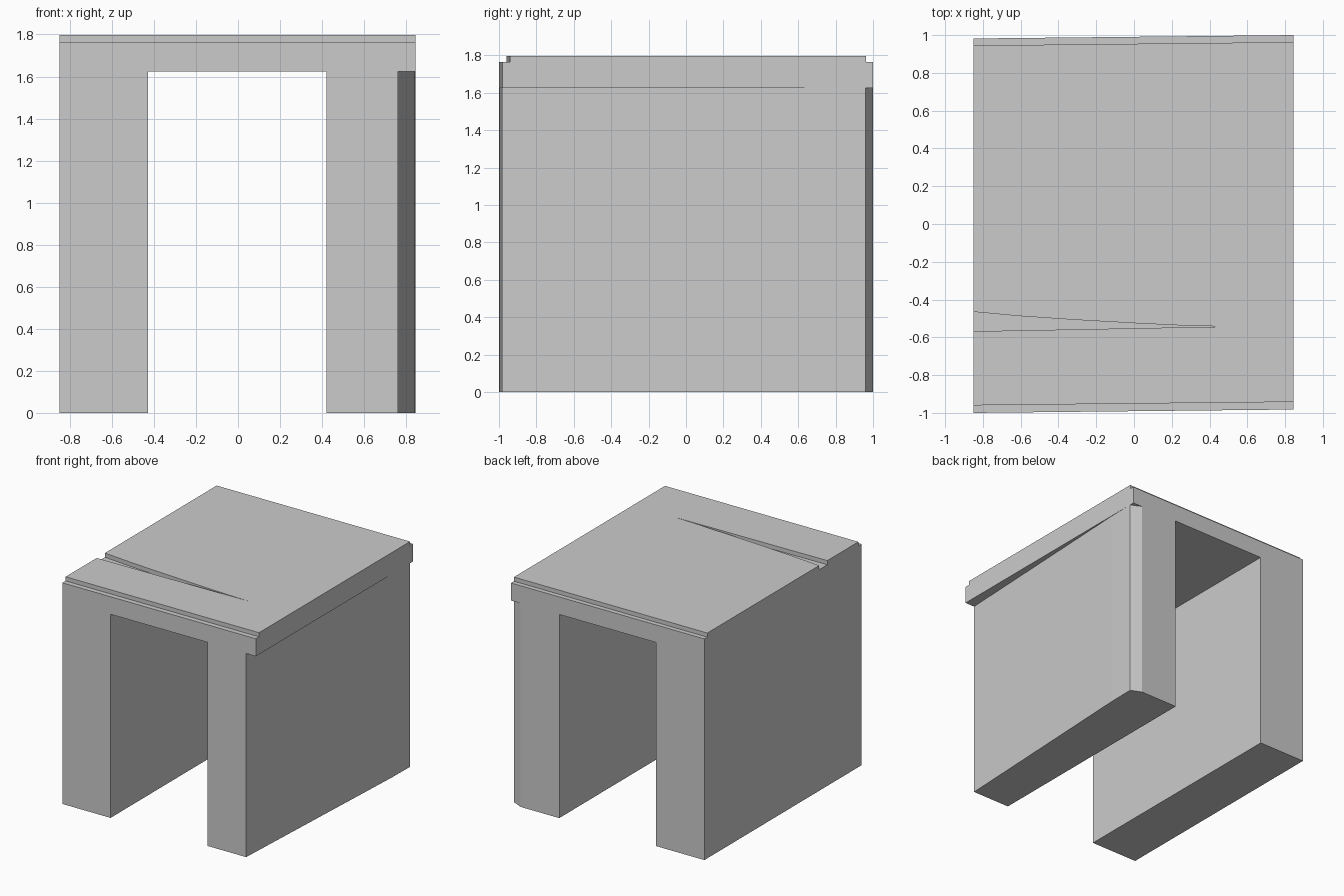
import bpy, bmesh

if "Cube" in bpy.data.objects:
    bpy.data.objects.remove(bpy.data.objects["Cube"])


def prism(name, outline, z0, z1):
    """Extrude a plan outline (counter-clockwise x, y points) from z0 to z1."""
    bm = bmesh.new()
    face = bm.faces.new([bm.verts.new((x, y, z0)) for x, y in outline])
    top = bmesh.ops.extrude_face_region(bm, geom=[face])["geom"]
    bmesh.ops.translate(bm, vec=(0, 0, z1 - z0),
                        verts=[v for v in top if isinstance(v, bmesh.types.BMVert)])
    bmesh.ops.recalc_face_normals(bm, faces=bm.faces)
    mesh = bpy.data.meshes.new(name)
    bm.to_mesh(mesh)
    bm.free()
    ob = bpy.data.objects.new(name, mesh)
    bpy.context.collection.objects.link(ob)
    return ob


L, R = -0.85, 0.845          # outer sides
IN_L, IN_R = -0.428, 0.422   # passage sides
Z_SLAB, Z_STEP, Z_TOP = 1.625, 1.765, 1.798


def skew(x):
    """Slight skew of the front and back faces across the width."""
    return 0.018 * (x - L) / (R - L)


def front(x, inset=0.0):
    return (x, -1.0 + inset + skew(x))


def back(x, inset=0.0):
    return (x, 0.982 + skew(x) - inset)


# Side walls: the right one tapers toward the front and has a clipped back corner
prism("left_wall", [front(L), front(IN_L), back(IN_L), back(L)], 0, Z_SLAB)
prism("right_wall", [front(IN_R), front(0.76), (0.842, 0.74), (R, 0.96),
                     back(0.76), back(IN_R)], 0, Z_SLAB)

# Roof slab spanning the passage
prism("roof_slab", [front(L), front(R), back(R), back(L)], Z_SLAB, Z_STEP)

# Raised top layer, set back at both ends, with a tapering groove open to the left
groove_low = [(0.48, -0.543), (L, -0.568)]
groove_high = [(L, -0.465), (-0.6, -0.488), (-0.3, -0.508), (0.0, -0.525), (0.25, -0.537)]
prism("top_layer", [front(L, 0.04), front(R, 0.04), back(R, 0.037), back(L, 0.037)]
      + groove_high + groove_low, Z_STEP, Z_TOP)
